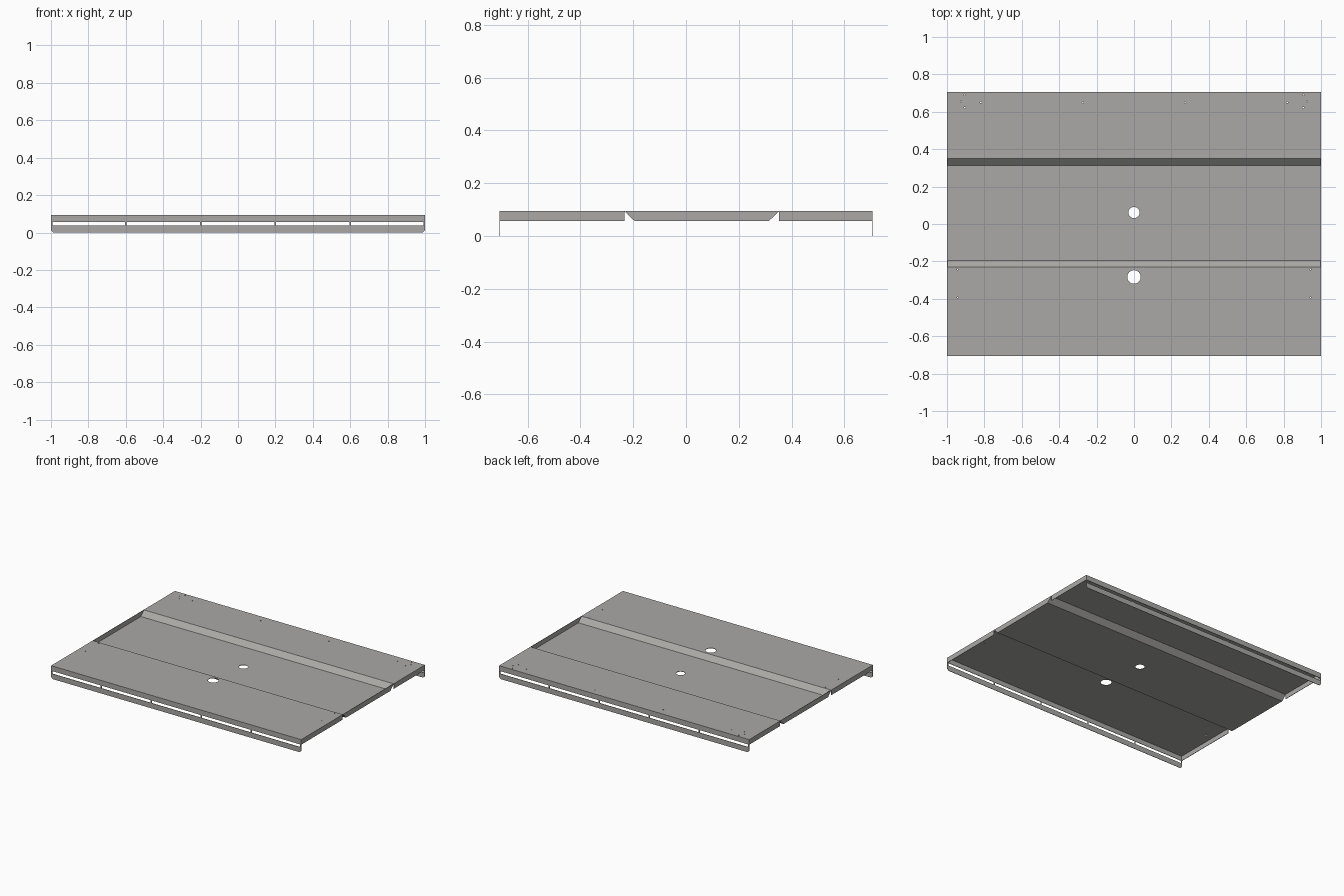
import bpy, math
from mathutils import Matrix

if "Cube" in bpy.data.objects:
    bpy.data.objects.remove(bpy.data.objects["Cube"])

W, D = 1.0, 0.707            # half width and half depth
TOP, LOW = 0.094, 0.057      # upper surface, underside of recess and flanges
T = 0.003                    # sheet thickness
Y1, Y2, Y3, Y4 = -0.231, -0.195, 0.314, 0.35   # ramp edges, front to back

steel = bpy.data.materials.new("grey_steel")
steel.diffuse_color = (0.40, 0.395, 0.38, 1)
steel.use_nodes = True
steel.node_tree.nodes["Principled BSDF"].inputs["Base Color"].default_value = steel.diffuse_color

FLAT = Matrix.Identity(3)                                # outline in x, y
FRONT = Matrix(((1, 0, 0), (0, 0, -1), (0, 1, 0)))       # outline in x, z
SIDE = Matrix(((0, 0, 1), (1, 0, 0), (0, 1, 0)))         # outline in y, z


def rect(x0, x1, y0, y1):
    return [(x0, y0), (x1, y0), (x1, y1), (x0, y1)]


def circle(x, y, r, n=32):
    return [(x + r * math.cos(2 * math.pi * i / n),
             y + r * math.sin(2 * math.pi * i / n)) for i in range(n)]


def sheet(name, loops, plane, offset=(0, 0, 0), thick=T):
    """Extruded outline; the loops after the first are holes."""
    curve = bpy.data.curves.new(name, 'CURVE')
    curve.dimensions = '2D'
    curve.fill_mode = 'BOTH'
    curve.extrude = thick / 2
    for loop in loops:
        spline = curve.splines.new('POLY')
        spline.points.add(len(loop) - 1)
        for p, (x, y) in zip(spline.points, loop):
            p.co = (x, y, 0, 1)
        spline.use_cyclic_u = True
    temp = bpy.data.objects.new(name + "_outline", curve)
    bpy.context.collection.objects.link(temp)
    dg = bpy.context.evaluated_depsgraph_get()
    mesh = bpy.data.meshes.new_from_object(temp.evaluated_get(dg))
    bpy.data.objects.remove(temp)
    mesh.transform(Matrix.Translation(offset) @ plane.to_4x4())
    mesh.materials.clear()
    mesh.materials.append(steel)
    for poly in mesh.polygons:
        poly.use_smooth = False
        poly.material_index = 0
    obj = bpy.data.objects.new(name, mesh)
    bpy.context.collection.objects.link(obj)
    return obj


# Horizontal panels with their large and small holes
r = 0.004
front_holes = [circle(s * 0.944, y, r, 10) for s in (-1, 1) for y in (-0.243, -0.393)]
back_holes = [circle(s * x, y, r, 10) for s in (-1, 1)
              for x, y in ((0.905, 0.69), (0.925, 0.655), (0.905, 0.622),
                           (0.82, 0.65), (0.273, 0.65))]
sheet("front_panel", [rect(-W, W, -D, Y1), circle(0, -0.283, 0.036)] + front_holes,
      FLAT, (0, 0, TOP - T / 2))
sheet("middle_panel", [rect(-W, W, Y2, Y3), circle(0, 0.061, 0.03)],
      FLAT, (0, 0, LOW + T / 2))
sheet("back_panel", [rect(-W, W, Y4, D)] + back_holes, FLAT, (0, 0, TOP - T / 2))

# Sloped strips joining the recess to the raised panels
for name, ya, yb in (("front_ramp", Y1, Y2), ("back_ramp", Y4, Y3)):
    sheet(name, [[(ya, TOP), (yb, LOW + T), (yb, LOW), (ya, TOP - T)]],
          SIDE, thick=2 * W)

# Front and back walls: chamfered lower corners, slots split by narrow tabs
outline = [(-W, TOP - T), (-W, 0.012), (-W + 0.012, 0), (W - 0.012, 0),
           (W, 0.012), (W, TOP - T)]
edges = [-0.992, -0.596, -0.196, 0.204, 0.604]
slots = [rect(a, -b, 0.038, 0.057) for a, b in zip(edges, reversed(edges))]
for name, s in (("front_wall", -1), ("back_wall", 1)):
    sheet(name, [outline] + slots, FRONT, (0, s * (D - T / 2), 0))

# Side flanges: down from the raised panels, up from the recess
for side, s in (("left", -1), ("right", 1)):
    at = (s * (W - T / 2), 0, 0)
    sheet(side + "_front_flange", [rect(-D + T, Y1 - 0.002, LOW, TOP - T)], SIDE, at)
    sheet(side + "_back_flange", [rect(Y4 + 0.002, D - T, LOW, TOP - T)], SIDE, at)
    sheet(side + "_middle_flange",
          [[(Y2, LOW + T), (Y3, LOW + T), (Y4 - 0.001, TOP), (Y1 + 0.001, TOP)]], SIDE, at)
